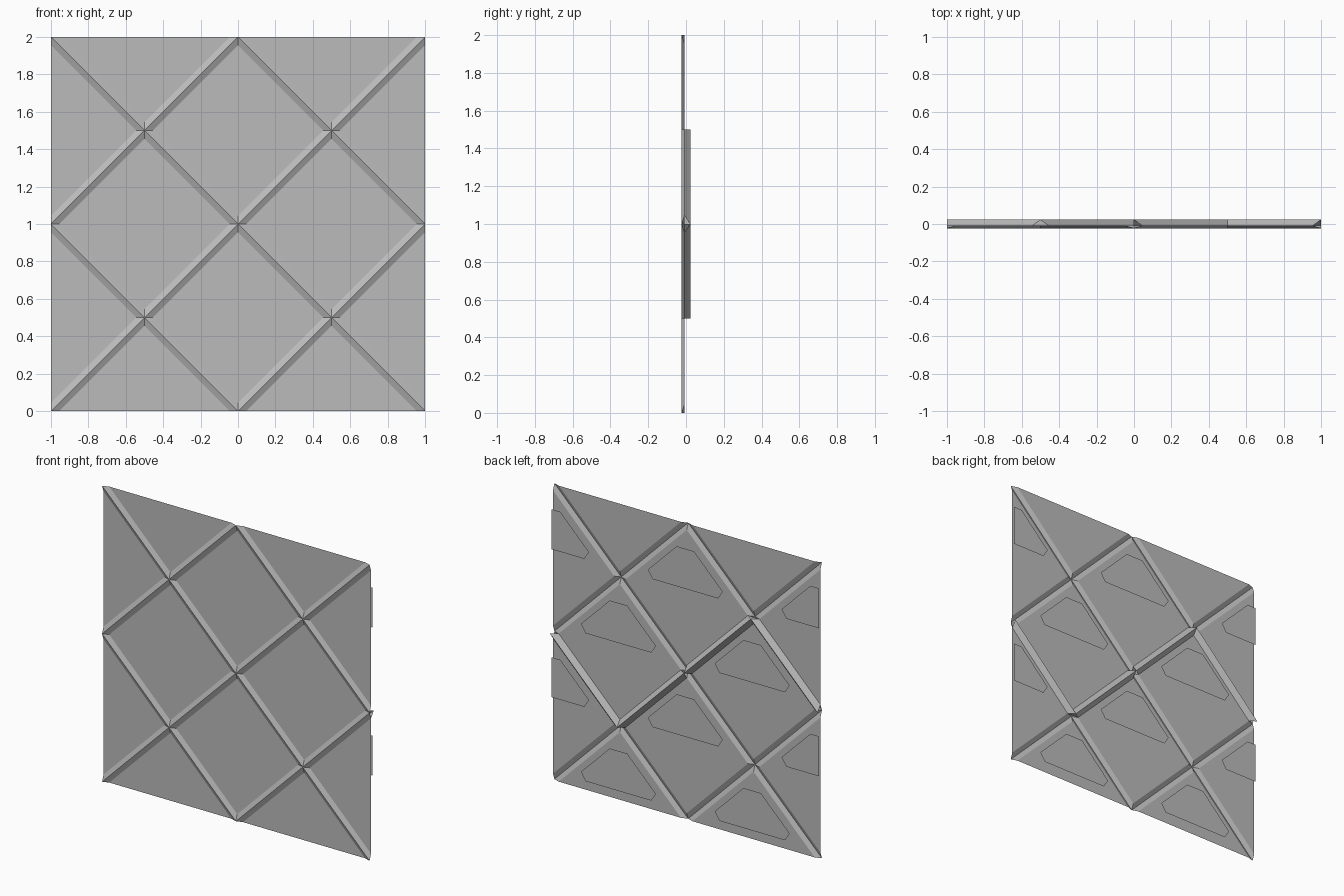
import bpy, bmesh
from mathutils import Vector

if "Cube" in bpy.data.objects:
    bpy.data.objects.remove(bpy.data.objects["Cube"])

FRONT, FLAT, PLATE, BACK = -0.023, -0.008, 0.007, 0.023   # depth levels
RIDGE = 0.043                                             # ridge half width along x or z

mat = bpy.data.materials.new("grey metal")
mat.diffuse_color = (0.5, 0.5, 0.5, 1)
mat.use_nodes = True
mat.node_tree.nodes["Principled BSDF"].inputs["Base Color"].default_value = mat.diffuse_color


def clip(bm, fill=False):
    """Trim everything to the square panel outline."""
    for co, no in (((1, 0, 0), (1, 0, 0)), ((-1, 0, 0), (-1, 0, 0)),
                   ((0, 0, 2), (0, 0, 1)), ((0, 0, 0), (0, 0, -1))):
        geom = bm.verts[:] + bm.edges[:] + bm.faces[:]
        cut = bmesh.ops.bisect_plane(bm, geom=geom, dist=1e-5, plane_co=co,
                                     plane_no=no, clear_outer=True)["geom_cut"]
        if fill:
            edges = [e for e in cut if isinstance(e, bmesh.types.BMEdge) and e.is_boundary]
            if edges:
                bmesh.ops.edgeloop_fill(bm, edges=edges)


def finish(bm, name):
    mesh = bpy.data.meshes.new(name)
    bm.to_mesh(mesh)
    bm.free()
    mesh.materials.append(mat)
    bpy.context.collection.objects.link(bpy.data.objects.new(name, mesh))


def diamond(bm, cx, cz, r, y):
    return [bm.verts.new((cx + dx * r, y, cz + dz * r))
            for dx, dz in ((1, 0), (0, 1), (-1, 0), (0, -1))]


# Centres of the diamond cells, in staggered rows
cells = [(i / 2, j / 2) for i in range(-2, 3) for j in range(5) if (i + j) % 2]

# Pressed sheet: flat diamonds framed by ridges that stand out at the front
bm = bmesh.new()
for cx, cz in cells:
    rim = diamond(bm, cx, cz, 0.5, FRONT)
    flat = diamond(bm, cx, cz, 0.5 - RIDGE, FLAT)
    bm.faces.new(flat)
    for k in range(4):
        n = (k + 1) % 4
        bm.faces.new((rim[k], rim[n], flat[n], flat[k]))
bmesh.ops.remove_doubles(bm, verts=bm.verts, dist=1e-4)
clip(bm)
bmesh.ops.recalc_face_normals(bm, faces=bm.faces)
if sum(f.normal.y * f.calc_area() for f in bm.faces) > 0:
    bmesh.ops.reverse_faces(bm, faces=bm.faces)
finish(bm, "ridged_sheet")

# Raised plates on the back, in the upper half of each diamond
outline = [(-0.245, 0.065), (0.245, 0.065), (0.28, 0.12),
           (0.065, 0.335), (-0.065, 0.335), (-0.28, 0.12)]
bm = bmesh.new()
for cx, cz in cells:
    if cz > 1.9:
        continue
    face = bm.faces.new([bm.verts.new((cx + x, FLAT, cz + z)) for x, z in outline])
    bm.normal_update()
    bmesh.ops.inset_region(bm, faces=[face], thickness=0.02, use_even_offset=True)
    for v in face.verts:
        v.co.y = PLATE
clip(bm, fill=True)
bmesh.ops.recalc_face_normals(bm, faces=bm.faces)
for f in bm.faces:
    if f.normal.y < -0.1:
        f.normal_flip()
finish(bm, "back_plates")

# Zigzag rib standing out at the back
path = [Vector(p) for p in ((-1, 0, 1), (-0.5, 0, 1.5), (0.5, 0, 0.5), (1, 0, 1))]
bm = bmesh.new()


def add(points):
    f = bm.faces.new([bm.verts.new(p) for p in points])
    f.normal_update()
    if f.normal.y < 0:
        f.normal_flip()
    return f


for a, b in zip(path, path[1:]):
    steps = round(abs(b.x - a.x) * 2)
    for s in range(steps):
        p, q = a.lerp(b, s / steps), a.lerp(b, (s + 1) / steps)
        # The cells on each side of an edge sit straight above or below its ends
        for c in (Vector((p.x, 0, q.z)), Vector((q.x, 0, p.z))):
            feet = [e + (c - e).normalized() * RIDGE for e in (q, p)]
            add([p + Vector((0, BACK, 0)), q + Vector((0, BACK, 0))]
                + [f + Vector((0, FLAT, 0)) for f in feet])
# Upright end caps at the two bends
for corner, up in ((path[1], 1), (path[2], -1)):
    f = add([corner + Vector(o) for o in ((-RIDGE, FLAT, 0), (RIDGE, FLAT, 0), (0, BACK, 0))])
    if f.normal.z * up < 0:
        f.normal_flip()
bmesh.ops.remove_doubles(bm, verts=bm.verts, dist=1e-4)
clip(bm)
finish(bm, "zigzag_back_rib")
